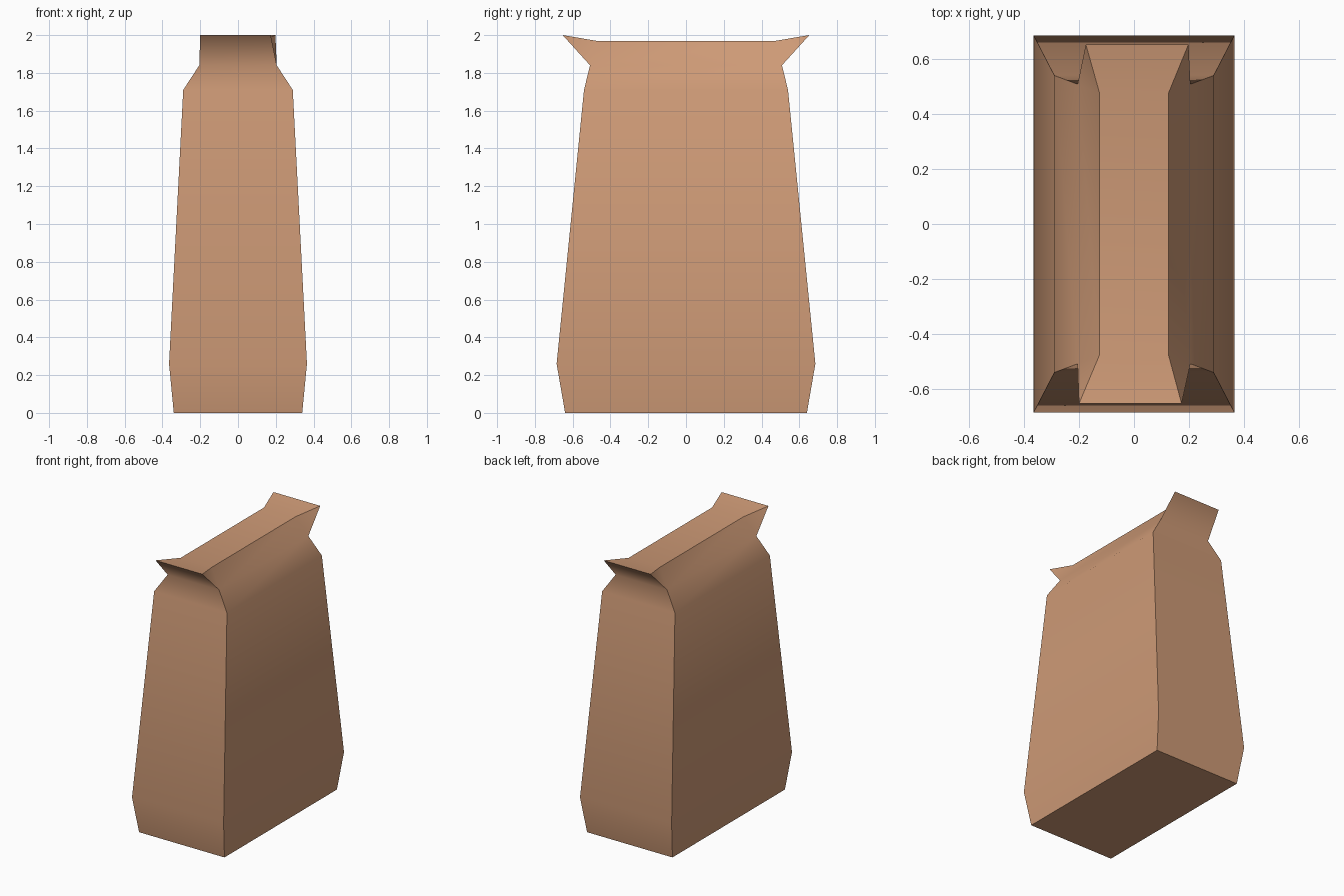
import bpy, bmesh

if "Cube" in bpy.data.objects:
    bpy.data.objects.remove(bpy.data.objects["Cube"])

paper = bpy.data.materials.new("brown paper")
paper.diffuse_color = (0.61, 0.32, 0.18, 1)
paper.use_nodes = True
paper.node_tree.nodes["Principled BSDF"].inputs["Base Color"].default_value = paper.diffuse_color

bm = bmesh.new()


def ring(hx, hy, z):
    return [bm.verts.new((sx * hx, sy * hy, z))
            for sx, sy in ((-1, -1), (1, -1), (1, 1), (-1, 1))]


def sharpen(a, b):
    bm.edges.get((a, b)).smooth = False


# Body: stacked rectangular sections, bulging low and pinched at the neck
rings = [ring(*s) for s in ((0.34, 0.64, 0), (0.365, 0.685, 0.26),
                            (0.29, 0.54, 1.71), (0.205, 0.508, 1.84))]
bm.faces.new(rings[0][::-1])
for lo, hi in zip(rings, rings[1:]):
    for i in range(4):
        j = (i + 1) % 4
        bm.faces.new((lo[i], lo[j], hi[j], hi[i]))

# Folded top: flared end flaps (slightly skewed) and a narrow flat middle
neck = rings[-1]
lip = [bm.verts.new(p) for p in ((-0.2, -0.653, 2), (0.173, -0.653, 2),
                                 (0.198, 0.653, 2), (-0.175, 0.653, 2))]
fold = ring(0.125, 0.475, 1.97)
for a, b in ((0, 1), (2, 3)):
    bm.faces.new((neck[a], neck[b], lip[b], lip[a]))
    bm.faces.new((lip[a], lip[b], fold[b], fold[a]))
for a, b in ((1, 2), (3, 0)):
    bm.faces.new((neck[a], neck[b], fold[b], fold[a]))
for i in range(4):
    bm.faces.new((neck[i], lip[i], fold[i]) if i % 2 else (neck[i], fold[i], lip[i]))
bm.faces.new(fold)
bmesh.ops.recalc_face_normals(bm, faces=bm.faces)

# Smooth along the height, crisp corners, base and rim
for f in bm.faces:
    f.smooth = True
for i in range(4):
    sharpen(rings[0][i], rings[0][(i + 1) % 4])
    for lo, hi in zip(rings, rings[1:]):
        sharpen(lo[i], hi[i])
    sharpen(neck[i], lip[i])
    sharpen(lip[i], fold[i])
for a, b in ((0, 1), (2, 3)):
    sharpen(lip[a], lip[b])
for a, b in ((1, 2), (3, 0)):
    sharpen(fold[a], fold[b])

mesh = bpy.data.meshes.new("paper_bag")
bm.to_mesh(mesh)
bm.free()
mesh.materials.append(paper)
bpy.context.collection.objects.link(bpy.data.objects.new("paper_bag", mesh))
